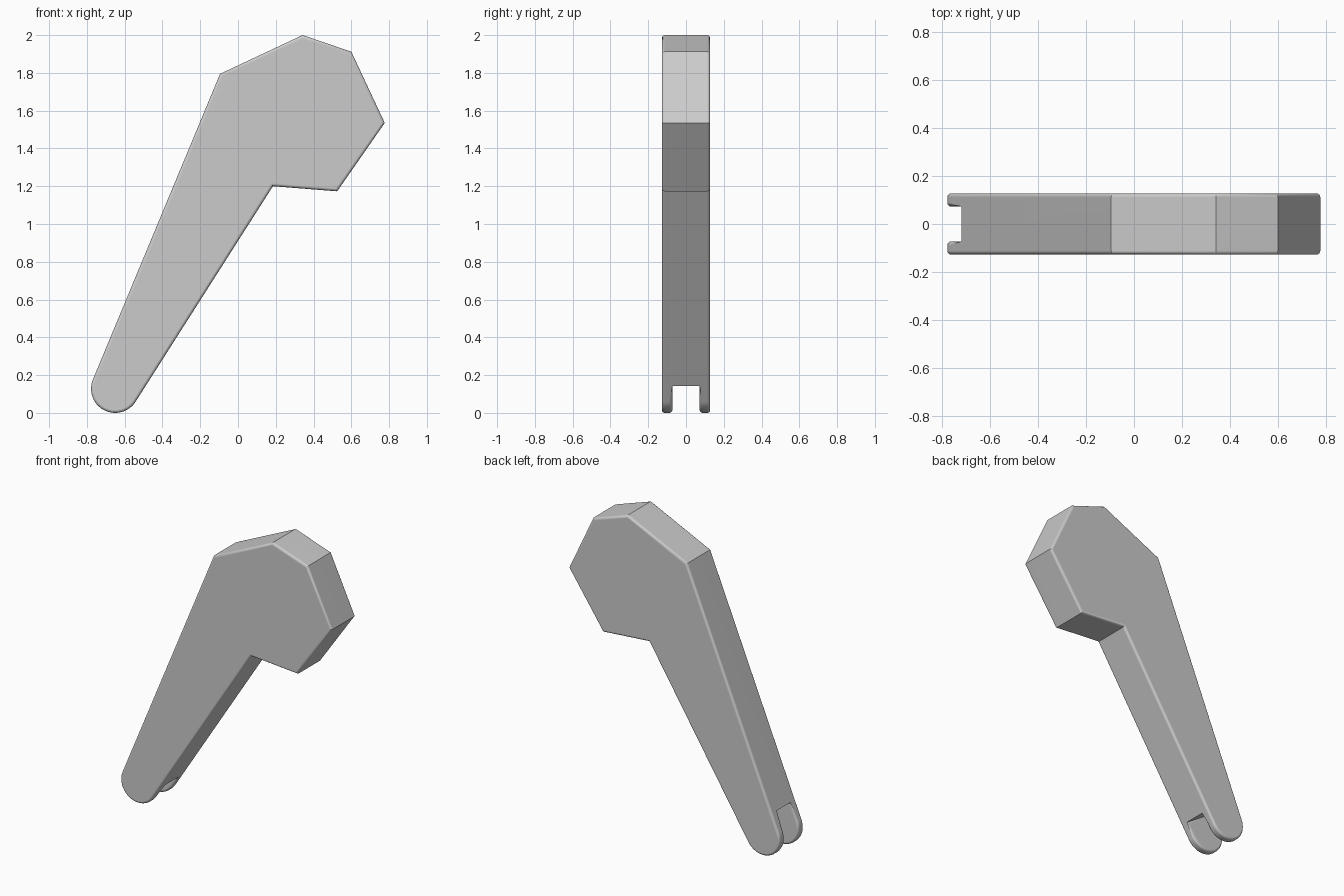
import bpy, bmesh
from math import cos, sin, radians
from mathutils import Vector

cube = bpy.data.objects.get("Cube")
if cube:
    bpy.data.objects.remove(cube)

HALF = 0.128          # half thickness
PIVOT = Vector((-0.65, 0.128))
RADIUS = 0.128

grey = bpy.data.materials.new("plain grey")
grey.use_nodes = True
grey.diffuse_color = (0.6, 0.6, 0.6, 1)
grey.node_tree.nodes["Principled BSDF"].inputs["Base Color"].default_value = (0.6, 0.6, 0.6, 1)


def slab(name, outline, half):
    """Extrude an x-z outline symmetrically along y."""
    bm = bmesh.new()
    face = bm.faces.new([bm.verts.new((x, -half, z)) for x, z in outline])
    new = bmesh.ops.extrude_face_region(bm, geom=[face])["geom"]
    bmesh.ops.translate(bm, vec=(0, 2 * half, 0),
                        verts=[v for v in new if isinstance(v, bmesh.types.BMVert)])
    bmesh.ops.recalc_face_normals(bm, faces=bm.faces)
    mesh = bpy.data.meshes.new(name)
    bm.to_mesh(mesh)
    bm.free()
    obj = bpy.data.objects.new(name, mesh)
    bpy.context.collection.objects.link(obj)
    mesh.materials.append(grey)
    return obj


# Handle with a round foot and an angular head
head = [(0.185, 1.2), (0.525, 1.173), (0.777, 1.535), (0.6, 1.912), (0.342, 2.0), (-0.095, 1.795)]
STEPS = 24
start, end = 157, 327
foot = []
for i in range(STEPS + 1):
    a = radians(start + (end - start) * i / STEPS)
    foot.append((PIVOT.x + RADIUS * cos(a), PIVOT.y + RADIUS * sin(a)))
lever = slab("lever", foot + head, HALF)

# Slot splitting the foot into two prongs
floor_a, floor_b = Vector((-0.725, 0.3)), Vector((-0.507, 0.155))
along = (floor_b - floor_a).normalized()
down = Vector((along.y, -along.x))
a, b = floor_a - along * 0.3, floor_b + along * 0.3
cutter = slab("slot_cutter", [a, b, b + down * 0.6, a + down * 0.6], 0.072)
cutter.hide_render = True

bpy.context.view_layer.objects.active = lever
cut = lever.modifiers.new("slot", "BOOLEAN")
cut.operation, cut.solver, cut.object = "DIFFERENCE", "EXACT", cutter
bpy.ops.object.modifier_apply(modifier=cut.name)
bpy.data.objects.remove(cutter)

# Round the rims and slot corners, leaving the edges across the thickness crisp
bm = bmesh.new()
bm.from_mesh(lever.data)
rims = [e for e in bm.edges if len(e.link_faces) == 2 and e.calc_face_angle() > 0.8
        and abs((e.verts[0].co - e.verts[1].co).normalized().y) < 0.5]
bmesh.ops.bevel(bm, geom=rims, offset=0.016, segments=4, profile=0.5,
                affect="EDGES", clamp_overlap=True)
bm.to_mesh(lever.data)
bm.free()

bpy.ops.object.select_all(action="DESELECT")
lever.select_set(True)
bpy.ops.object.shade_smooth_by_angle(angle=radians(30))
weighted = lever.modifiers.new("flat faces", "WEIGHTED_NORMAL")
weighted.keep_sharp = True
